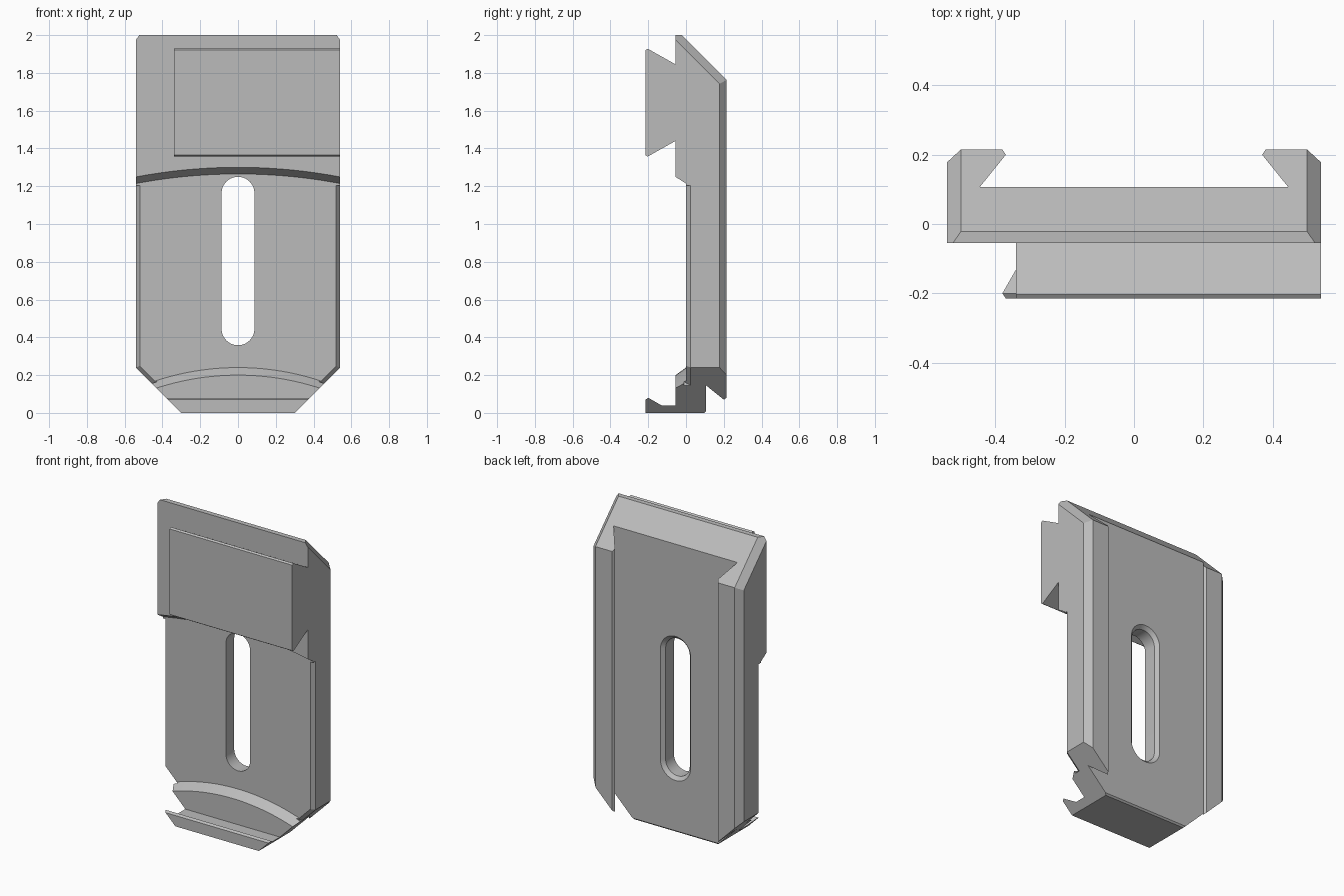
import bpy, bmesh
from math import sin, cos, pi, sqrt
from mathutils import Vector

if "Cube" in bpy.data.objects:
    bpy.data.objects.remove(bpy.data.objects["Cube"])

grey = bpy.data.materials.new("plain_grey")
grey.use_nodes = True
colour = (0.5, 0.5, 0.5, 1)
grey.diffuse_color = colour
grey.node_tree.nodes["Principled BSDF"].inputs["Base Color"].default_value = colour


def solid(name, rings):
    """Closed solid lofted through rings of equal point count."""
    bm = bmesh.new()
    loops = [[bm.verts.new(p) for p in ring] for ring in rings]
    n = len(loops[0])
    for a, b in zip(loops, loops[1:]):
        for i in range(n):
            j = (i + 1) % n
            bm.faces.new((a[i], a[j], b[j], b[i]))
    bm.faces.new(loops[0])
    bm.faces.new(loops[-1])
    bmesh.ops.recalc_face_normals(bm, faces=bm.faces)
    mesh = bpy.data.meshes.new(name)
    bm.to_mesh(mesh)
    bm.free()
    mesh.materials.append(grey)
    ob = bpy.data.objects.new(name, mesh)
    bpy.context.collection.objects.link(ob)
    return ob


def along_x(name, profile, x0, x1):
    return solid(name, [[(x, y, z) for y, z in profile] for x in (x0, x1)])


def combine(ob, other, operation):
    mod = ob.modifiers.new(other.name, "BOOLEAN")
    mod.operation = operation
    mod.solver = "EXACT"
    mod.object = other
    bpy.context.view_layer.objects.active = ob
    bpy.ops.object.modifier_apply(modifier=mod.name)
    bpy.data.objects.remove(other)


def trim(ob, point, normal):
    """Remove everything on the normal's side of a plane and cap the cut."""
    bm = bmesh.new()
    bm.from_mesh(ob.data)
    bmesh.ops.bisect_plane(bm, geom=bm.verts[:] + bm.edges[:] + bm.faces[:], dist=1e-5,
                           plane_co=point, plane_no=Vector(normal), clear_outer=True)
    bmesh.ops.holes_fill(bm, edges=[e for e in bm.edges if e.is_boundary], sides=0)
    bmesh.ops.recalc_face_normals(bm, faces=bm.faces)
    bm.to_mesh(ob.data)
    bm.free()


# Plate with two undercut rails on the back
half = [(0.54, -0.055), (0.54, 0.178), (0.5, 0.215), (0.38, 0.215), (0.37, 0.2), (0.445, 0.107)]
section = half + [(-x, y) for x, y in reversed(half)]
plate = solid("slide_plate", [[(x, y, z) for x, y in section] for z in (0, 2)])

# Dovetail block on the upper front
dovetail = [(-0.03, 1.831), (-0.055, 1.845), (-0.203, 1.928), (-0.215, 1.92),
            (-0.215, 1.365), (-0.203, 1.357), (-0.055, 1.44), (-0.03, 1.454)]
combine(plate, along_x("dovetail", dovetail, -0.34, 0.54), "UNION")

# Hooked lip along the bottom front
lip = [(-0.03, 0), (-0.215, 0), (-0.215, 0.07), (-0.2, 0.08), (-0.13, 0.04), (-0.03, 0.04)]
combine(plate, along_x("lip", lip, -0.5, 0.5), "UNION")

# Sloped top, its bevelled ends and the angled bottom corners
trim(plate, (0, -0.022, 2), (0, 1, 1))
for s in (-1, 1):
    trim(plate, (s * 0.5, -0.022, 2), (s, 0.69, 0.69))
    trim(plate, (s * 0.54, 0, 0.24), (s, 0, -1))


# Front recess between two arched shoulders
def arch(y, z, radius, direction):
    xs = [direction * (-0.6 + 1.2 * i / 32) for i in range(33)]
    return [(x, y, z - radius + sqrt(radius ** 2 - x * x)) for x in xs]


def recess_ring(t):
    y = -0.055 * t
    return arch(y, 1.265 + 0.035 * t, 2.9, 1) + arch(y, 0.24 - 0.04 * t, 1.39, -1)


combine(plate, solid("recess_cutter", [recess_ring(0), recess_ring(2)]), "DIFFERENCE")

# Bevels along the side and corner edges of the recess
wedge = [(0.028, -0.01), (-0.02, 0.05), (-0.02, -0.01)]
path = [(0.54, 1.205, -1, 0), (0.54, 0.24, -1, 0.414), (0.445, 0.145, -0.707, 0.707)]
for s in (-1, 1):
    rings = [[(s * (x + d * dx), y, z + d * dz) for d, y in wedge] for x, z, dx, dz in path]
    combine(plate, solid("edge_cutter", rings), "DIFFERENCE")

# Small bevel under the back
combine(plate, along_x("base_cutter", [(0.094, -0.003), (0.115, 0.018), (0.115, -0.003)],
                       -0.32, 0.32), "DIFFERENCE")


# Long slot, countersunk at the back
def slot_ring(y, r):
    ring = []
    for z, start in ((1.163, 0), (0.445, pi)):
        ring += [(r * cos(start + pi * i / 20), y, z + r * sin(start + pi * i / 20))
                 for i in range(21)]
    return ring


rings = [slot_ring(y, r) for y, r in ((-0.1, 0.087), (0.085, 0.087), (0.117, 0.119))]
combine(plate, solid("slot_cutter", rings), "DIFFERENCE")

# Smooth the curved walls and keep the edges crisp
bpy.ops.object.select_all(action="DESELECT")
plate.select_set(True)
bpy.context.view_layer.objects.active = plate
bpy.ops.object.shade_smooth_by_angle(angle=0.35)
